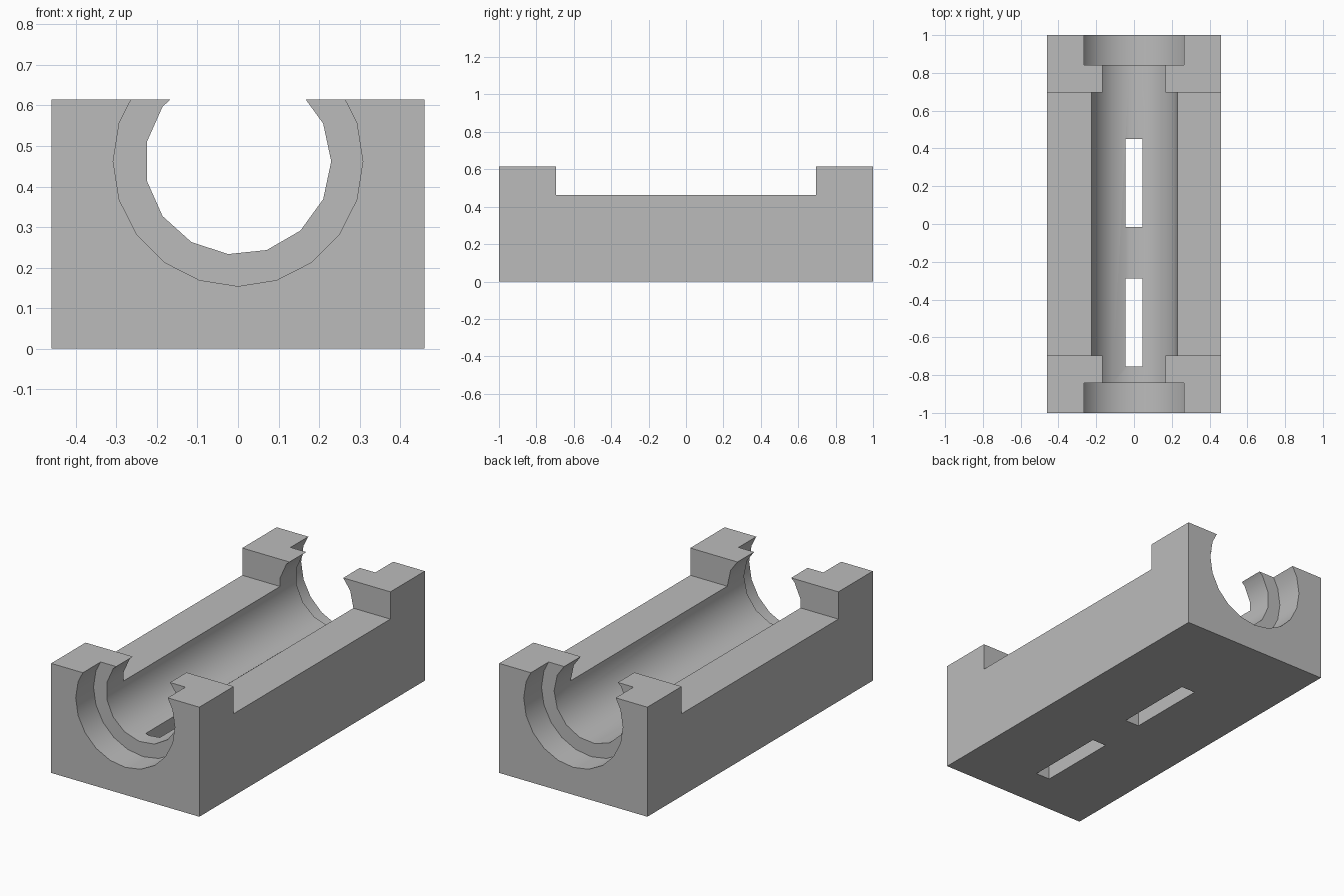
import bpy
import bmesh
from math import cos, sin, tau

LENGTH, WIDTH, HEIGHT = 2.0, 0.92, 0.615
AXIS_Z = 0.462       # bore axis and rail height
LUG_Y = 0.695        # inner face of the raised ends
SEAT_Y = 0.842       # inner face of the bearing seats

cube = bpy.data.objects.get("Cube")
if cube:
    bpy.data.objects.remove(cube, do_unlink=True)

grey = bpy.data.materials.new("plain grey")
grey.use_nodes = True
colour = (0.5, 0.5, 0.5, 1)
grey.diffuse_color = colour
grey.node_tree.nodes["Principled BSDF"].inputs["Base Color"].default_value = colour


def prism(name, outline, y0, y1):
    """Extrude an x-z outline from y0 to y1."""
    bm = bmesh.new()
    face = bm.faces.new([bm.verts.new((x, y0, z)) for x, z in outline])
    moved = bmesh.ops.extrude_face_region(bm, geom=[face], use_keep_orig=True)
    verts = [v for v in moved["geom"] if isinstance(v, bmesh.types.BMVert)]
    bmesh.ops.translate(bm, verts=verts, vec=(0, y1 - y0, 0))
    bmesh.ops.recalc_face_normals(bm, faces=bm.faces)
    mesh = bpy.data.meshes.new(name)
    bm.to_mesh(mesh)
    bm.free()
    obj = bpy.data.objects.new(name, mesh)
    bpy.context.collection.objects.link(obj)
    mesh.materials.append(grey)
    return obj


def box(half_width, z0, z1):
    return [(-half_width, z0), (half_width, z0), (half_width, z1), (-half_width, z1)]


def circle(radius, sides):
    return [(radius * cos(tau * i / sides), AXIS_Z + radius * sin(tau * i / sides))
            for i in range(sides)]


# Solid block
body = prism("cradle_body", box(WIDTH / 2, 0, HEIGHT), -LENGTH / 2, LENGTH / 2)

# Low rails, through bore, bearing seats at both ends, drain slots
cutters = [
    prism("rail_cutter", box(0.6, AXIS_Z, 0.8), -LUG_Y, LUG_Y),
    prism("bore_cutter", circle(0.23, 15), -1.1, 1.1),
    prism("front_seat_cutter", circle(0.308, 20), -1.1, -SEAT_Y),
    prism("back_seat_cutter", circle(0.308, 20), SEAT_Y, 1.1),
    prism("front_slot_cutter", box(0.044, -0.1, 0.4), -0.755, -0.288),
    prism("back_slot_cutter", box(0.044, -0.1, 0.4), -0.016, 0.45),
]

bpy.ops.object.select_all(action="DESELECT")
body.select_set(True)
bpy.context.view_layer.objects.active = body
for cutter in cutters:
    cutter.hide_render = True
    cut = body.modifiers.new(cutter.name, "BOOLEAN")
    cut.operation = "DIFFERENCE"
    cut.solver = "EXACT"
    cut.object = cutter
    bpy.ops.object.modifier_apply(modifier=cut.name)
for cutter in cutters:
    bpy.data.objects.remove(cutter, do_unlink=True)

# Smooth bore walls, crisp edges elsewhere
bpy.ops.object.shade_smooth_by_angle(angle=0.52)
